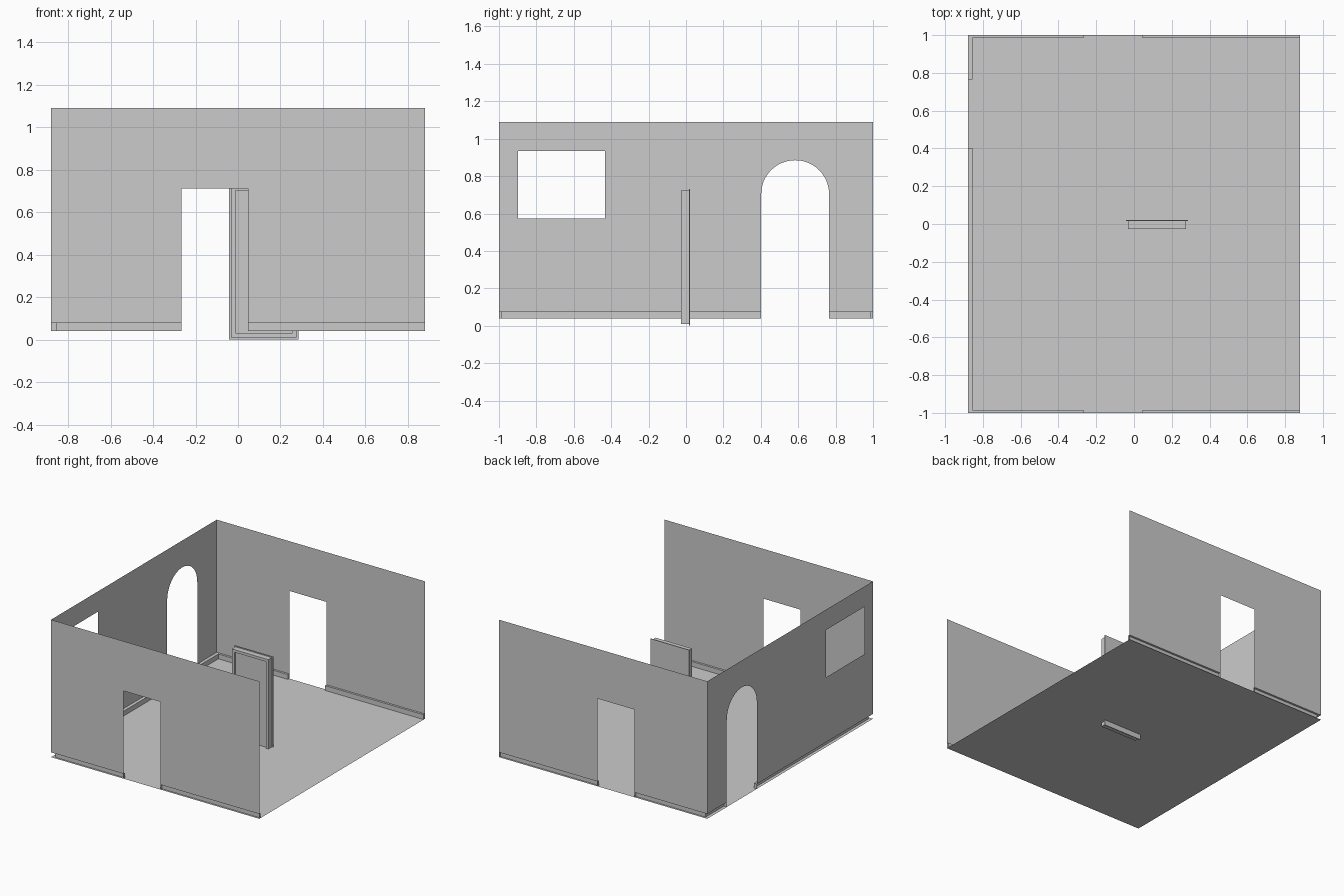
import bpy, bmesh, math
from mathutils import Vector

if "Cube" in bpy.data.objects:
    bpy.data.objects.remove(bpy.data.objects["Cube"])

X, Y = 0.88, 1.0                  # room half sizes
FLOOR, SKIRT, TOP = 0.04, 0.077, 1.09
D0, D1, DOOR_TOP = -0.267, 0.046, 0.71   # doorways in front and back walls
A0, A1 = 0.402, 0.765                    # archway in left wall
IX, IY = 0.025, 0.016                    # skirting depth


def finish(name, bm):
    me = bpy.data.meshes.new(name)
    bm.to_mesh(me)
    bm.free()
    ob = bpy.data.objects.new(name, me)
    bpy.context.collection.objects.link(ob)
    return ob


def sheet(name, loops, normal):
    """Flat sheet bounded by an outline and optional hole loops."""
    bm = bmesh.new()
    edges = []
    for loop in loops:
        vs = [bm.verts.new(p) for p in loop]
        edges += [bm.edges.new((vs[i - 1], vs[i])) for i in range(len(vs))]
    bmesh.ops.triangle_fill(bm, use_beauty=True, use_dissolve=False,
                            edges=edges, normal=Vector(normal))
    return finish(name, bm)


def skirting(name, outer):
    """Ledge going inward from the wall, dropping to the floor, with end caps."""
    bm = bmesh.new()
    cols = []
    for x, y, ix, iy in outer:
        cols.append([bm.verts.new(p) for p in (
            (x, y, SKIRT), (x + ix, y + iy, SKIRT), (x + ix, y + iy, FLOOR))])
    for a, b in zip(cols, cols[1:]):
        for k in (0, 1):
            bm.faces.new((a[k], a[k + 1], b[k + 1], b[k]))
    for col, (x, y, _, _) in ((cols[0], outer[0]), (cols[-1], outer[-1])):
        bm.faces.new(col + [bm.verts.new((x, y, FLOOR))])
    return finish(name, bm)


# floor
sheet("floor", [[(-X, -Y, FLOOR), (X, -Y, FLOOR), (X, Y, FLOOR), (-X, Y, FLOOR)]], (0, 0, 1))

# front and back walls with a doorway each
for name, s in (("front", -1), ("back", 1)):
    outline = [(-X, SKIRT), (D0, SKIRT), (D0, DOOR_TOP), (D1, DOOR_TOP),
               (D1, SKIRT), (X, SKIRT), (X, TOP), (-X, TOP)]
    sheet(name + "_wall", [[(x, s * Y, z) for x, z in outline]], (0, s, 0))
    skirting(name + "_right_skirting", [(D1, s * Y, 0, -s * IY), (X, s * Y, 0, -s * IY)])

# left wall with archway and window
r, mid = (A1 - A0) / 2, (A0 + A1) / 2
spring = 0.885 - r
arch = [(mid - r * math.cos(math.pi * i / 24), spring + r * math.sin(math.pi * i / 24))
        for i in range(25)]
outline = [(-Y, SKIRT), (A0, SKIRT)] + arch + [(A1, SKIRT), (Y, SKIRT), (Y, TOP), (-Y, TOP)]
window = [(-0.897, 0.573), (-0.433, 0.573), (-0.433, 0.935), (-0.897, 0.935)]
sheet("left_wall", [[(-X, y, z) for y, z in loop] for loop in (outline, window)], (-1, 0, 0))

# skirting wrapping round the two left corners
skirting("front_left_skirting", [(D0, -Y, 0, IY), (-X, -Y, IX, IY), (-X, A0, IX, 0)])
skirting("back_left_skirting", [(-X, A1, IX, 0), (-X, Y, IX, -IY), (D0, Y, 0, -IY)])


def box(bm, x0, x1, y0, y1, z0, z1):
    vs = bmesh.ops.create_cube(bm, size=1)["verts"]
    for v in vs:
        v.co = (x1 if v.co.x > 0 else x0, y1 if v.co.y > 0 else y0, z1 if v.co.z > 0 else z0)
    return vs


# standing door: framed body with a recessed panel
bm = bmesh.new()
box(bm, -0.033, 0.276, -0.027, 0.015, 0.01, 0.722)
bm.normal_update()
front = [f for f in bm.faces if f.normal.y < -0.9]
bmesh.ops.inset_region(bm, faces=front, thickness=0.029)
bmesh.ops.translate(bm, verts=front[0].verts, vec=(0, 0, 0))
ext = bmesh.ops.extrude_discrete_faces(bm, faces=front)["faces"]
bmesh.ops.translate(bm, verts=ext[0].verts, vec=(0, 0.014, 0))
finish("door", bm)

# thin backing plate behind the door
bm = bmesh.new()
box(bm, -0.042, 0.285, 0.015, 0.021, 0.0, 0.73)
finish("door_back_plate", bm)
